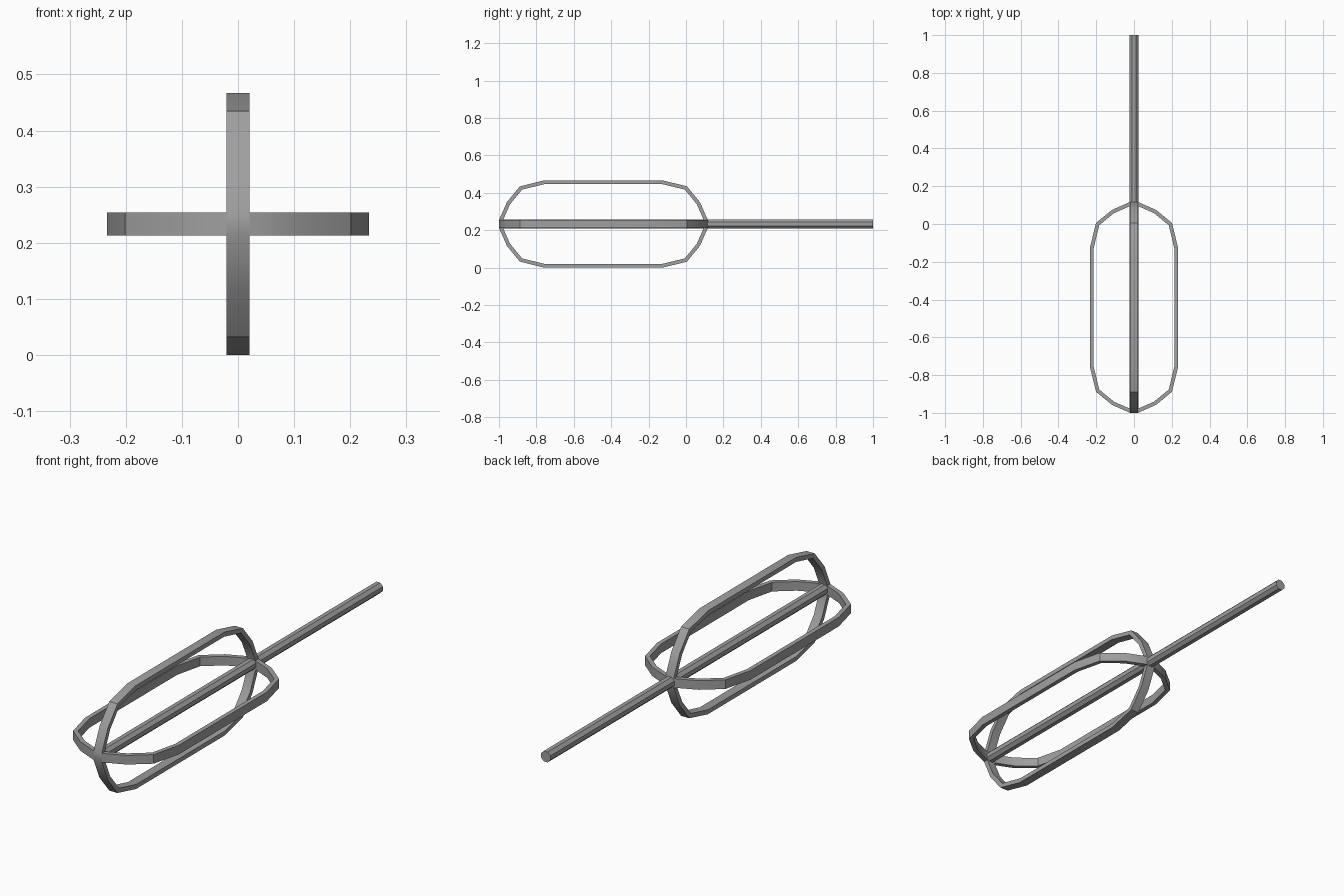
import bpy, bmesh, math
from mathutils import Matrix

if "Cube" in bpy.data.objects:
    bpy.data.objects.remove(bpy.data.objects["Cube"])

Z = 0.2335                # height of the central axis
YC = -0.4415              # middle of the loops along y
T, W = 0.02, 0.041        # strap thickness and width

# quarter outlines of a loop: (distance along y from its middle, half-height)
OUTER = [(0.5585, 0.0205), (0.516, 0.117), (0.447, 0.201), (0.3155, 0.2335)]
INNER = [(0.5385, 0.0165), (0.499, 0.106), (0.435, 0.184), (0.313, 0.2135)]

metal = bpy.data.materials.new("dark_grey_metal")
metal.diffuse_color = (0.35, 0.35, 0.35, 1)
metal.use_nodes = True
metal.node_tree.nodes["Principled BSDF"].inputs["Base Color"].default_value = metal.diffuse_color


def finish(name, bm, angle):
    bmesh.ops.recalc_face_normals(bm, faces=bm.faces)
    me = bpy.data.meshes.new(name)
    bm.to_mesh(me)
    bm.free()
    for p in me.polygons:
        p.use_smooth = True
    me.set_sharp_from_angle(angle=math.radians(angle))
    me.materials.append(metal)
    ob = bpy.data.objects.new(name, me)
    bpy.context.collection.objects.link(ob)
    return ob


def full_outline(quarter):
    # mirror the quarter into a closed loop
    half = quarter + [(-y, h) for y, h in reversed(quarter)]
    return half + [(y, -h) for y, h in reversed(half)]


def strap_loop(name, roll):
    bm = bmesh.new()
    rings = [[bm.verts.new(c) for c in
              ((-W / 2, *o), (W / 2, *o), (W / 2, *i), (-W / 2, *i))]
             for o, i in zip(full_outline(OUTER), full_outline(INNER))]
    for k, a in enumerate(rings):
        b = rings[(k + 1) % len(rings)]
        for j in range(4):
            n = (j + 1) % 4
            bm.faces.new((a[j], a[n], b[n], b[j]))
    bm.transform(Matrix.Translation((0, YC, Z)) @ Matrix.Rotation(roll, 4, 'Y'))
    return finish(name, bm, 32)


# whisk loops: one upright, one flat
strap_loop("upright_loop", 0)
strap_loop("flat_loop", math.pi / 2)

# central shaft running through both loops
bm = bmesh.new()
start, end = -0.99, 1.0
bmesh.ops.create_cone(bm, cap_ends=True, segments=8, radius1=0.0252,
                      radius2=0.0252, depth=end - start)
bm.transform(Matrix.Translation((0, (start + end) / 2, Z))
             @ Matrix.Rotation(math.pi / 2, 4, 'X')
             @ Matrix.Rotation(math.pi / 8, 4, 'Z'))
finish("shaft", bm, 30)
